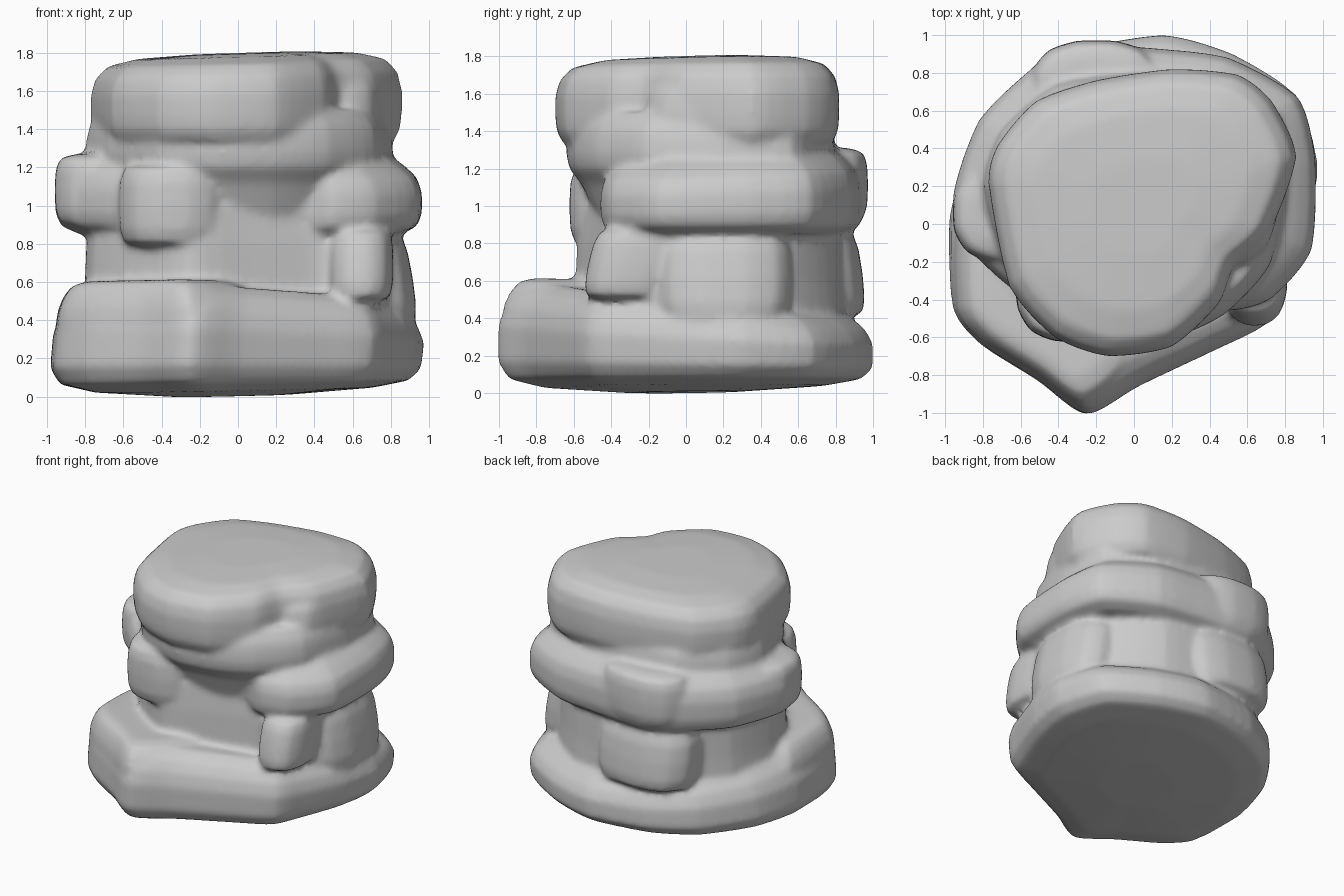
import bpy, bmesh
from mathutils import Vector

if "Cube" in bpy.data.objects:
    bpy.data.objects.remove(bpy.data.objects["Cube"])


def smooth_loop(pts, steps=4):
    """Closed, slightly faceted Catmull-Rom curve through the outline points."""
    p = [Vector(q) for q in pts]
    n, out = len(p), []
    for i in range(n):
        a, b, c, d = p[i - 1], p[i], p[(i + 1) % n], p[(i + 2) % n]
        for s in range(steps):
            t = s / steps
            cr = 0.5 * (2*b + (c - a)*t + (2*a - 5*b + 4*c - d)*t*t + (3*b - a - 3*c + d)*t**3)
            out.append(cr.lerp(b.lerp(c, t), 0.4))
    return out


def slab(bm, outline, profile, tilt=(0, 0), low_tilt=(0, 0), shift=(0, 0)):
    """Loft an outline through (scale, z) rings; tilt slopes the top, shift leans it."""
    loop = smooth_loop(outline)
    mid = sum(loop, Vector((0, 0))) / len(loop)
    z0, z1 = profile[0][1], profile[-1][1]
    rings = []
    for k, z in profile:
        f = (z - z0) / (z1 - z0)
        ring = []
        for q in loop:
            v = mid + (q - mid) * k + Vector(shift) * (f - 0.5)
            dz = f * (tilt[0]*v.x + tilt[1]*v.y) + (1 - f) * (low_tilt[0]*v.x + low_tilt[1]*v.y)
            ring.append(bm.verts.new((v.x, v.y, z + dz)))
        rings.append(ring)
    n = len(loop)
    for a, b in zip(rings, rings[1:]):
        for i in range(n):
            bm.faces.new((a[i], a[(i + 1) % n], b[(i + 1) % n], b[i]))
    bm.faces.new(rings[0][::-1])
    bm.faces.new(rings[-1])


def boulder(bm, c, h, lean=(0, 0)):
    """Rounded block with centre c and half sizes h."""
    s = ((1, .35), (.75, .8), (.3, 1), (-.3, 1), (-.75, .8), (-1, .35),
         (-1, -.35), (-.75, -.8), (-.3, -1), (.3, -1), (.75, -.8), (1, -.35))
    prof = [(k, c[2] + z * h[2]) for k, z in
            ((.6, -1), (.9, -.88), (.98, -.55), (1, 0), (.98, .55), (.9, .88), (.6, 1))]
    slab(bm, [(c[0] + x*h[0], c[1] + y*h[1]) for x, y in s], prof, shift=lean)


bm = bmesh.new()

# broad base slab, pointed toward the front
slab(bm, [(-.25, -1.01), (.02, -.86), (.4, -.68), (.7, -.53), (.8, -.32), (.92, 0), (.97, .32),
          (.86, .68), (.52, .9), (.16, 1.0), (-.3, .92), (-.62, .73), (-.87, .38), (-.97, .02),
          (-.95, -.45), (-.8, -.64), (-.5, -.83)],
     [(.3, .005), (.75, .035), (.94, .075), (1, .15), (1, .31), (.96, .4), (.89, .47), (.78, .52)],
     tilt=(-.04, -.08), low_tilt=(.02, .01), shift=(.05, 0))

# raised front left of the base
slab(bm, [(-.25, -.99), (0, -.8), (.14, -.4), (-.1, .1), (-.6, .25), (-.93, .05),
          (-.94, -.45), (-.8, -.63), (-.5, -.82)],
     [(.9, .1), (1, .2), (1, .38), (.98, .45), (.92, .52), (.84, .57), (.7, .59)], tilt=(0, -.03))

# recessed middle
slab(bm, [(-.81, .1), (-.77, -.14), (-.58, -.38), (-.26, -.6), (.08, -.5), (.38, -.4), (.66, -.34),
          (.84, -.05), (.83, .3), (.66, .6), (.38, .8), (0, .85), (-.42, .72), (-.7, .44)],
     [(1.01, .4), (.99, .6), (.98, .8), (.95, 1.0)])

# wide ledge
slab(bm, [(-.96, .14), (-.86, -.14), (-.62, -.36), (-.3, -.44), (.05, -.42), (.36, -.4), (.5, -.46),
          (.72, -.4), (.94, -.14), (.96, .34), (.87, .67), (.5, .88), (.1, .93), (-.28, .95),
          (-.52, .84), (-.82, .55)],
     [(.87, .85), (.97, .89), (1, .96), (1, 1.08), (.97, 1.16), (.9, 1.22), (.82, 1.27)],
     tilt=(-.03, .05))

# upper band under the cap
slab(bm, [(-.8, .2), (-.68, -.22), (-.43, -.53), (-.1, -.64), (.22, -.6), (.48, -.48), (.72, -.22),
          (.81, .2), (.77, .57), (.42, .76), (0, .8), (-.42, .74), (-.71, .49)],
     [(.78, .95), (.89, 1.12), (.98, 1.2), (1, 1.28), (.99, 1.36), (.97, 1.42), (.9, 1.5)])

# cap stone
slab(bm, [(-.77, .22), (-.66, -.33), (-.42, -.6), (-.14, -.7), (.2, -.65), (.45, -.42), (.53, -.22),
          (.72, -.04), (.86, .36), (.73, .65), (.55, .79), (.2, .82), (-.2, .76), (-.52, .65), (-.72, .42)],
     [(.95, 1.34), (.99, 1.4), (1, 1.48), (1, 1.59), (.97, 1.68), (.89, 1.745), (.7, 1.78), (.35, 1.795)],
     tilt=(.03, .01))

# protruding blocks: centre, half sizes, lean
for c, h, lean in (
        ((-.34, -.34, 1.0), (.28, .28, .22), (0, 0)),     # front left knob
        ((-.68, .06, 1.08), (.275, .26, .19), (0, 0)),    # left block
        ((.64, -.27, .69), (.17, .25, .19), (0, .08)),    # front right knob
        ((.68, .2, .62), (.23, .36, .25), (-.08, 0)),     # right block
        ((-.18, .68, .64), (.38, .26, .24), (0, -.06)),   # back block
        ((-.2, .72, 1.11), (.34, .25, .2), (0, 0)),       # back ledge knob
        ((.5, .2, 1.5), (.26, .42, .18), (0, .06))):      # cap shoulder
    boulder(bm, c, h, lean)

bmesh.ops.recalc_face_normals(bm, faces=bm.faces)
mesh = bpy.data.meshes.new("rock_stack")
bm.to_mesh(mesh)
bm.free()
rock = bpy.data.objects.new("rock_stack", mesh)
bpy.context.collection.objects.link(rock)

# fuse into one weathered surface
rm = rock.modifiers.new("fuse", 'REMESH')
rm.mode = 'VOXEL'
rm.voxel_size = 0.022
rm.use_smooth_shade = True
sm = rock.modifiers.new("weather", 'SMOOTH')
sm.factor = 0.5
sm.iterations = 7
